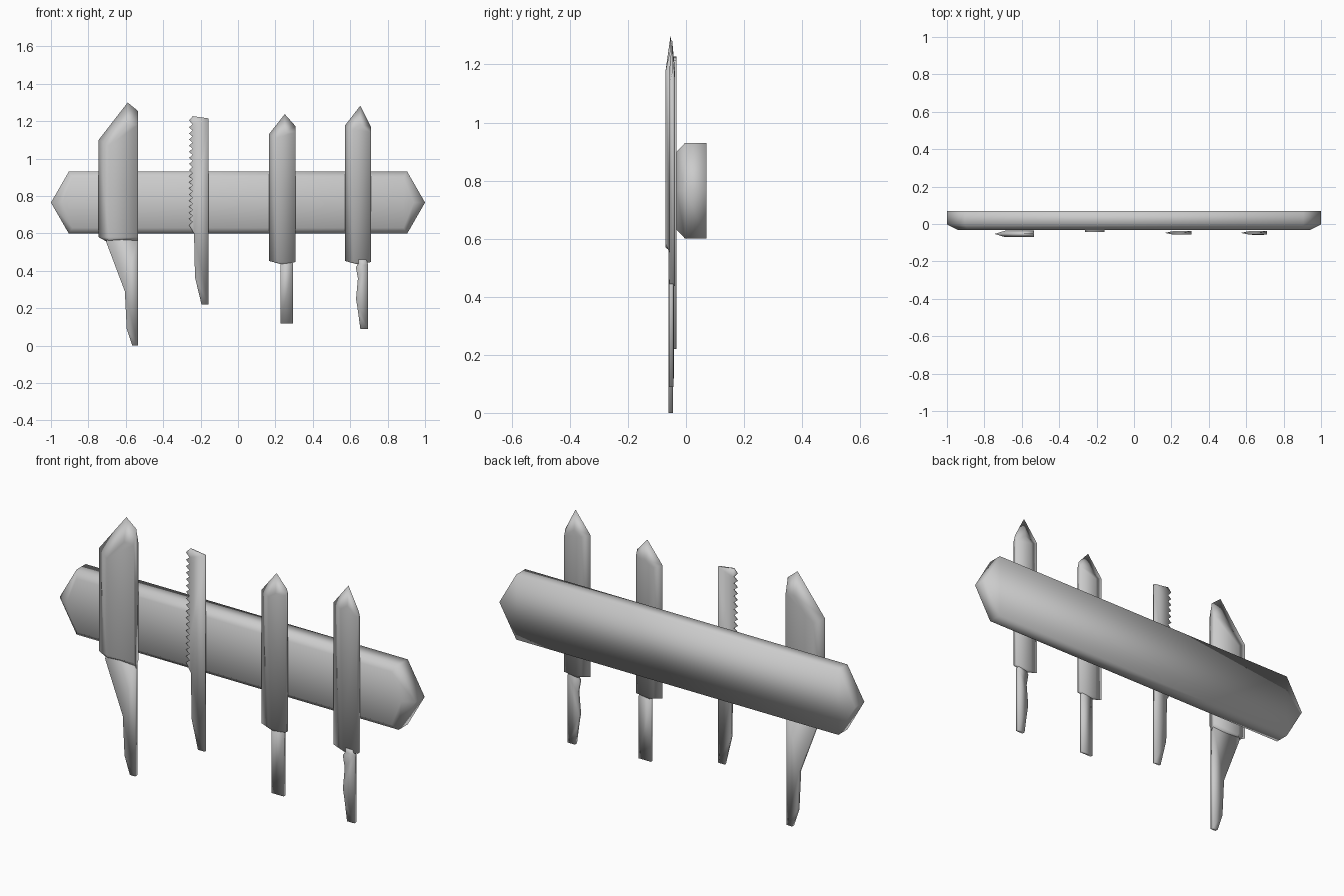
import bpy, bmesh

if "Cube" in bpy.data.objects:
    bpy.data.objects.remove(bpy.data.objects["Cube"])


def loft(name, rings):
    """Join matching outlines, each (y, [(x, z), ...]), into a closed smooth solid."""
    bm = bmesh.new()
    loops = [[bm.verts.new((x, y, z)) for x, z in pts] for y, pts in rings]
    n = len(loops[0])
    for a, b in zip(loops, loops[1:]):
        for i in range(n):
            j = (i + 1) % n
            bm.faces.new((a[i], a[j], b[j], b[i]))
    bm.faces.new(loops[0])
    bm.faces.new(loops[-1])
    bmesh.ops.recalc_face_normals(bm, faces=bm.faces)
    # Triangulate the end caps so concave outlines fill cleanly
    bmesh.ops.triangulate(bm, faces=[f for f in bm.faces if len(f.verts) > 4])
    me = bpy.data.meshes.new(name)
    bm.to_mesh(me)
    bm.free()
    me.shade_smooth()
    ob = bpy.data.objects.new(name, me)
    bpy.context.collection.objects.link(ob)
    return ob


def plate(name, pts, y0, y1):
    return loft(name, [(y0, pts), (y1, pts)])


def blade(name, outer, inner, y0, y1):
    """Blade ground from both faces to a sharp outline in the middle."""
    return loft(name, [(y0, inner), ((y0 + y1) / 2, outer), (y1, inner)])


def hexagon(tip, corner, half_h, zc=0.765):
    return [(-tip, zc), (-corner, zc + half_h), (corner, zc + half_h),
            (tip, zc), (corner, zc - half_h), (-corner, zc - half_h)]


# Magnetic wall board with chamfered front
loft("wall_board", [(-0.032, hexagon(0.94, 0.885, 0.135)),
                    (-0.003, hexagon(1.0, 0.905, 0.165)),
                    (0.07, hexagon(1.0, 0.905, 0.165))])

# Large chef knife
blade("large_knife_blade",
      [(-0.745, 0.58), (-0.745, 1.10), (-0.59, 1.30), (-0.535, 1.255),
       (-0.535, 0.545), (-0.70, 0.555)],
      [(-0.69, 0.58), (-0.69, 1.07), (-0.59, 1.18), (-0.535, 1.18),
       (-0.535, 0.58), (-0.685, 0.57)], -0.07, -0.036)
plate("large_knife_handle",
      [(-0.535, 0.58), (-0.535, 0.0), (-0.565, 0.0), (-0.595, 0.09),
       (-0.605, 0.29), (-0.705, 0.555), (-0.69, 0.58)], -0.061, -0.044)

# Serrated knife, one flat plate with a row of teeth
teeth = 17
pitch = (1.20 - 0.645) / teeth
edge = []
for i in range(teeth):
    z = 0.645 + i * pitch
    edge += [(-0.262, z), (-0.243, z + pitch / 2)]
plate("serrated_knife",
      [(-0.157, 0.22), (-0.195, 0.22), (-0.23, 0.365), (-0.235, 0.60)] + edge +
      [(-0.262, 1.205), (-0.242, 1.227), (-0.157, 1.215)], -0.043, -0.032)

# Two small knives: left edge, tip, right edge and shoulder heights
for name, l, r, tip, zl, zt, zr in (("utility_knife", 0.165, 0.308, 0.25, 1.13, 1.238, 1.173),
                                    ("paring_knife", 0.571, 0.711, 0.654, 1.176, 1.283, 1.17)):
    m = l + 0.068
    blade(name + "_blade",
          [(l, 0.453), (l, zl), (tip, zt), (r, zr), (r, 0.447), (m, 0.435)],
          [(l + 0.045, 0.447), (l + 0.045, zl - 0.02), (tip, zt - 0.10), (r, zr - 0.03),
           (r, 0.447), (m, 0.437)], -0.057, -0.038)

# Small knife handles
plate("utility_knife_handle",
      [(0.24, 0.46), (0.24, 0.44), (0.226, 0.435), (0.226, 0.118),
       (0.295, 0.118), (0.295, 0.435), (0.285, 0.46)], -0.055, -0.041)
plate("paring_knife_handle",
      [(0.645, 0.46), (0.645, 0.44), (0.63, 0.42), (0.641, 0.36), (0.631, 0.25),
       (0.642, 0.18), (0.654, 0.09), (0.695, 0.09), (0.695, 0.435), (0.685, 0.46)],
      -0.059, -0.043)
